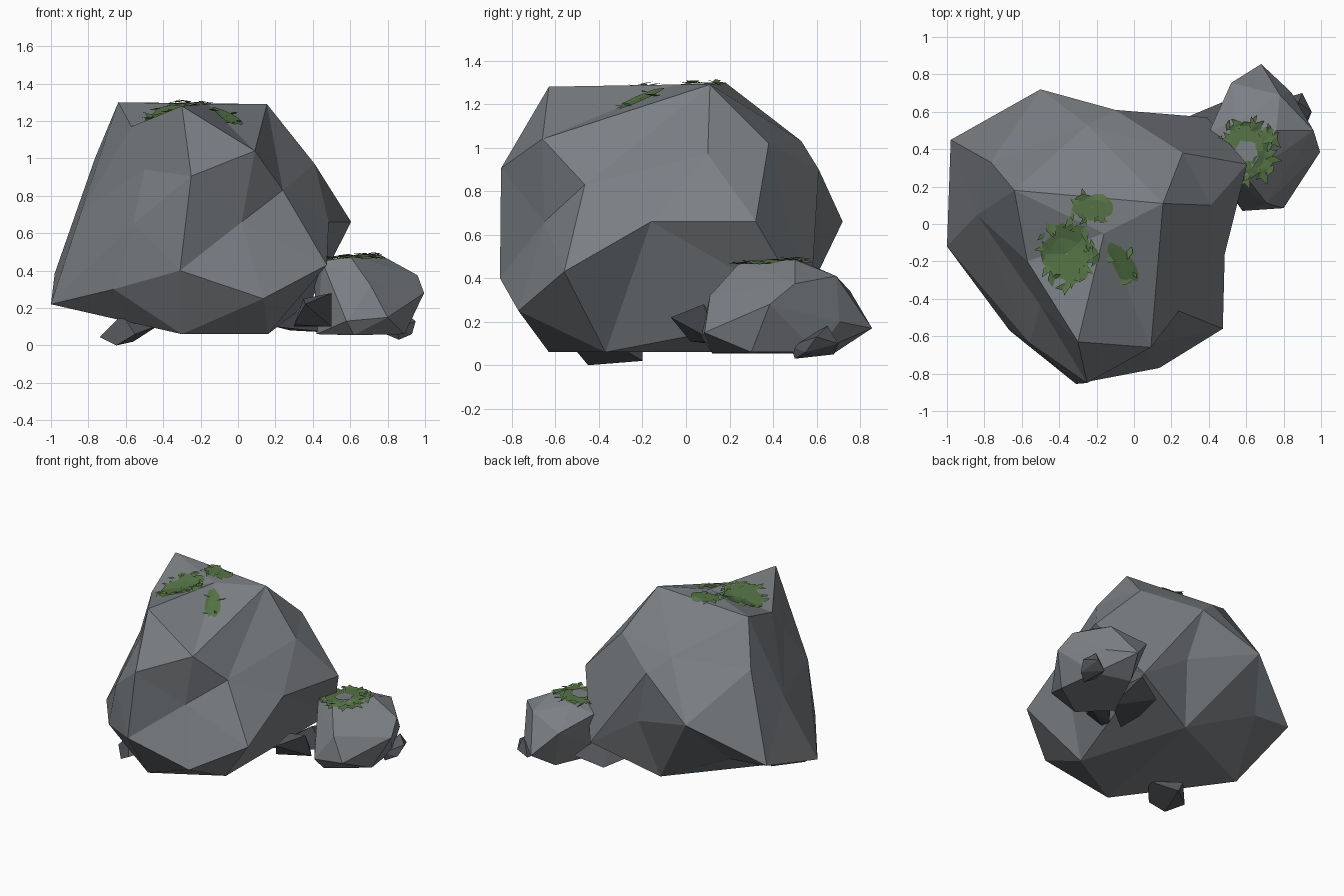
import bpy, bmesh, math, random
from mathutils import Vector
from mathutils.bvhtree import BVHTree

if "Cube" in bpy.data.objects:
    bpy.data.objects.remove(bpy.data.objects["Cube"])

random.seed(4)

def material(name, col):
    m = bpy.data.materials.new(name)
    m.diffuse_color = (*col, 1)
    m.use_nodes = True
    m.node_tree.nodes["Principled BSDF"].inputs["Base Color"].default_value = m.diffuse_color
    return m

STONE = material("stone", (0.20, 0.215, 0.23))
DARK = material("dark_stone", (0.09, 0.095, 0.105))
MOSS = material("moss", (0.09, 0.17, 0.06))

def finish(name, bm, mat):
    me = bpy.data.meshes.new(name)
    bm.to_mesh(me)
    me.materials.append(mat)
    ob = bpy.data.objects.new(name, me)
    bpy.context.collection.objects.link(ob)
    return ob

def rock(name, pts, bulge=1.0, mat=DARK):
    """Faceted stone: skin the corners as an inflated hull, then pull them back (keeps dents)."""
    pts = [Vector(p) for p in pts]
    c = Vector([(min(p[i] for p in pts) + max(p[i] for p in pts)) / 2 for i in range(3)])
    bm = bmesh.new()
    real = {}
    for p in pts:
        d = p - c
        v = bm.verts.new(d.normalized() * d.length ** bulge)
        real[v] = p
    bmesh.ops.convex_hull(bm, input=list(bm.verts))
    bmesh.ops.recalc_face_normals(bm, faces=bm.faces)
    for v in bm.verts:
        v.co = real[v]
    loose = [v for v in bm.verts if not v.link_faces]
    bmesh.ops.delete(bm, geom=loose, context='VERTS')
    bm.normal_update()
    tree = BVHTree.FromBMesh(bm)
    finish(name, bm, mat)
    bm.free()
    return tree

# main boulder
boulder = rock("boulder", [
    # crown
    (-.30, -.63, 1.28), (-.64, .18, 1.30), (.155, .11, 1.29), (-.16, -.05, 1.29), (-.57, -.2, 1.17),
    # front and right side
    (.09, -.66, 1.04), (-.25, -.85, .905), (-.31, -.855, .40), (.135, -.77, .25), (.475, -.56, .43),
    (.24, -.465, .83), (.02, -.65, .66), (.485, -.16, .66), (.605, .32, .66), (.26, .38, 1.02), (.41, .1, .97),
    # back
    (-.50, .72, .66), (-.10, .61, .90), (-.25, .53, 1.03), (.0, .56, .5), (.39, .57, .24), (-.68, .46, .36),
    # left side
    (-.98, .45, .385), (-1.0, -.12, .22), (-.765, .33, 1.0), (-.84, .05, .71),
    (-.665, -.57, .30), (-.56, -.635, .65), (-.50, -.437, .94),
    # base
    (-.09, .43, .06), (.16, -.37, .06), (-.30, -.63, .06)], 0.25, STONE)

# small boulder leaning against it
small = rock("small_boulder", [
    (.68, .855, .17), (.96, .5, .375), (.995, .385, .28), (.84, .25, .28), (.80, .085, .15),
    (.58, .07, .13), (.71, .11, .32), (.76, .5, .485), (.6, .25, .475), (.55, .55, .47),
    (.405, .5, .42), (.52, .755, .34), (.84, .705, .2), (.78, .69, .41), (.89, .3, .06),
    (.42, .3, .06), (.6, .68, .055), (.85, .6, .06), (.45, .3, .45), (.62, .12, .055)], 0.85, STONE)

# pebbles around the base
rock("left_pebble", [
    (-.74, -.35, .045), (-.65, -.45, 0), (-.56, -.2, .02), (-.42, -.35, .11),
    (-.62, -.4, .165), (-.6, -.2, .1), (-.55, -.5, .06)])
rock("right_pebble", [
    (.79, .55, .06), (.9, .7, .1), (.95, .6, .13), (.86, .5, .03),
    (.85, .48, .09), (.88, .65, .18), (.93, .55, .06), (.83, .68, .05)])
rock("wedge_pebble", [
    (.36, -.07, .22), (.35, .1, .25), (.5, .08, .28), (.3, .02, .11),
    (.3, .1, .1), (.5, .15, .1), (.42, .25, .1)])
rock("flat_pebble", [
    (.2, .3, .1), (.28, .57, .08), (.47, .65, .15), (.47, .33, .07), (.4, .3, .24), (.2, .1, .1)])

def drop(tree, x, y, lift, floor):
    """Point on the stone surface under (x, y)."""
    hit = tree.ray_cast(Vector((x, y, 3)), Vector((0, 0, -1)))[0]
    return Vector((x, y, max(hit.z, floor) + lift)) if hit else None

def moss(name, tree, cx, cy, rx, ry, turn, leaves, inner=0.0, floor=0.0):
    """Ragged mat following the stone, fringed with small flakes."""
    bm = bmesh.new()
    ct, st = math.cos(turn), math.sin(turn)

    def at(r, a, lift):
        u, v = rx * r * math.cos(a), ry * r * math.sin(a)
        return drop(tree, cx + u * ct - v * st, cy + u * st + v * ct, lift, floor)

    n = 18
    rings = []
    for r in (inner, 0.5 + inner * 0.3, 0.85):
        ring = []
        for i in range(n):
            rr = r * random.uniform(0.85, 1.12) if r else 0.03
            p = at(rr, math.tau * i / n, 0.006)
            ring.append(bm.verts.new(p) if p else None)
        rings.append(ring)
    for a, b in zip(rings, rings[1:]):
        for i in range(n):
            j = (i + 1) % n
            q = [a[i], b[i], b[j], a[j]]
            if all(q):
                bm.faces.new(q)
    # flakes
    for _ in range(leaves):
        a = random.uniform(0, math.tau)
        p = at(random.uniform(max(0.7, inner), 1.0), a, 0.01)
        if not p:
            continue
        t = random.uniform(0, math.tau)
        d = Vector((math.cos(t), math.sin(t), random.uniform(-.2, .2))) * random.uniform(.025, .05)
        s = Vector((-d.y, d.x, random.uniform(-.015, .015))) * 0.4
        bm.faces.new([bm.verts.new(p + o) for o in (-d, s, d, -s)])
    finish(name, bm, MOSS)
    bm.free()

moss("moss_left", boulder, -.36, -.16, .16, .18, 0, 30)
moss("moss_back", boulder, -.22, .09, .13, .08, .1, 10)
moss("moss_right", boulder, -.06, -.21, .14, .065, -1.05, 4)
moss("moss_small", small, .60, .39, .17, .17, 0, 45, 0.35, 0.46)
